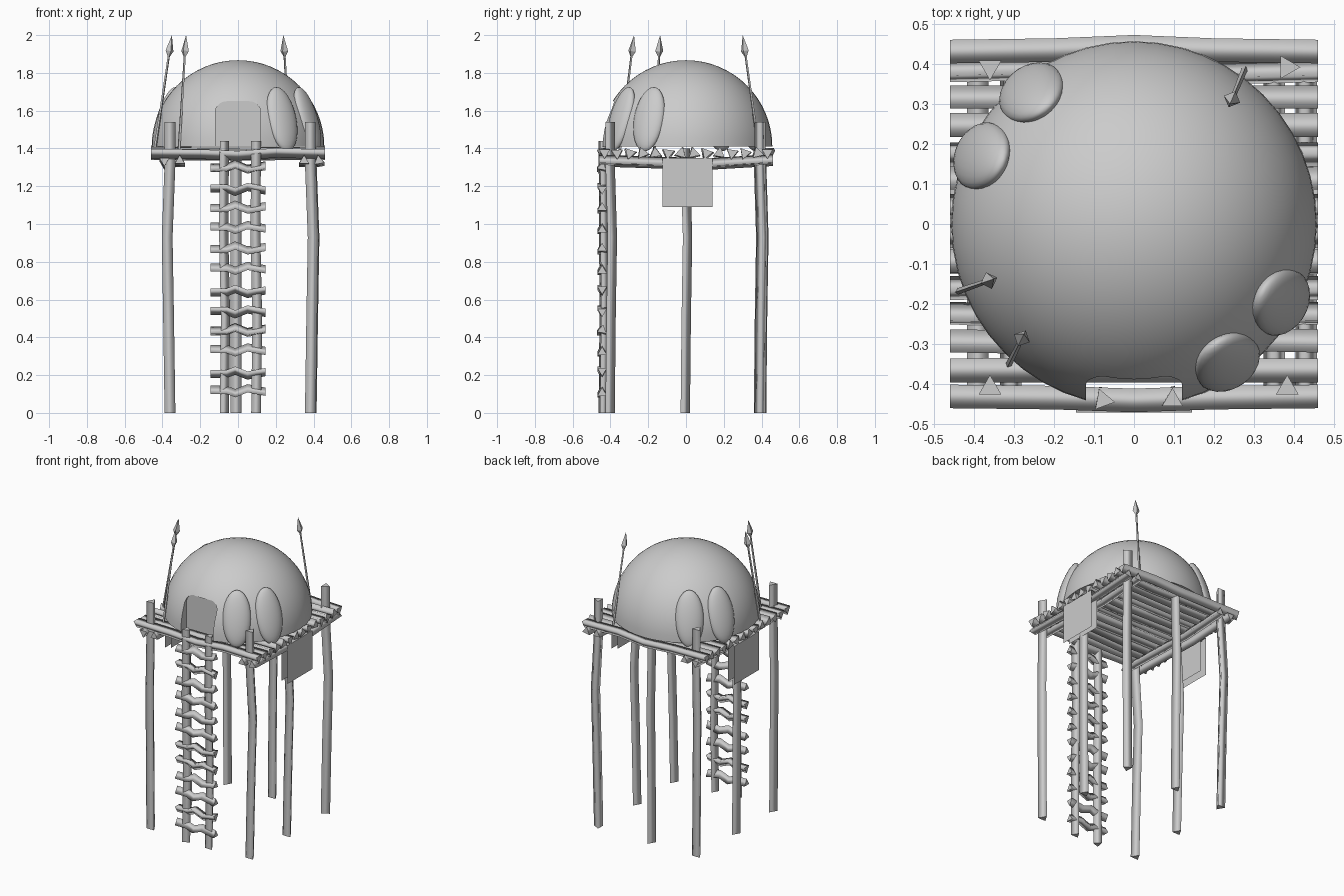
import bpy, bmesh, math, random
from mathutils import Vector, Matrix

random.seed(4)
if "Cube" in bpy.data.objects:
    bpy.data.objects.remove(bpy.data.objects["Cube"])

grey = bpy.data.materials.new("plain_grey")
grey.use_nodes = True
COLOUR = (0.6, 0.6, 0.6, 1)
grey.diffuse_color = COLOUR
grey.node_tree.nodes["Principled BSDF"].inputs["Base Color"].default_value = COLOUR


def finish(name, bm, fix=True):
    if fix:
        bmesh.ops.recalc_face_normals(bm, faces=bm.faces)
    mesh = bpy.data.meshes.new(name)
    bm.to_mesh(mesh)
    bm.free()
    mesh.materials.append(grey)
    ob = bpy.data.objects.new(name, mesh)
    bpy.context.collection.objects.link(ob)
    return ob


def log(name, points, radius, axis, turn=90):
    """Three-sided bent log, smooth along its length, with flat cut ends."""
    u, v = {"x": ((0, 1, 0), (0, 0, 1)),
            "y": ((1, 0, 0), (0, 0, 1)),
            "z": ((1, 0, 0), (0, 1, 0))}[axis]
    u, v = Vector(u), Vector(v)
    bm = bmesh.new()
    rings = []
    for p in points:
        ring = []
        for k in range(3):
            a = math.radians(turn + 120 * k)
            ring.append(bm.verts.new(Vector(p) + radius * (u * math.cos(a) + v * math.sin(a))))
        rings.append(ring)
    for a, b in zip(rings, rings[1:]):
        for k in range(3):
            j = (k + 1) % 3
            bm.faces.new((a[k], a[j], b[j], b[k])).smooth = True
    bm.faces.new(rings[0])
    bm.faces.new(rings[-1])
    return finish(name, bm)


# Domed hut with a rounded doorway recess
R, BASE = 0.457, 1.41
bm = bmesh.new()
bmesh.ops.create_uvsphere(bm, u_segments=48, v_segments=32, radius=R)
cut = bmesh.ops.bisect_plane(bm, geom=bm.verts[:] + bm.edges[:] + bm.faces[:],
                             plane_co=(0, 0, 0), plane_no=(0, 0, 1), clear_inner=True)
bmesh.ops.holes_fill(bm, edges=[e for e in bm.edges if e.is_boundary])
bmesh.ops.translate(bm, verts=bm.verts, vec=(0, 0, BASE))
dome = finish("hut_dome", bm)

bm = bmesh.new()
bmesh.ops.create_cube(bm, size=1, matrix=Matrix.Translation((0, -0.5, BASE + 0.09))
                      @ Matrix.Diagonal((0.24, 0.24, 0.3, 1)))
corners = [e for e in bm.edges if all(v.co.z > BASE + 0.2 for v in e.verts)
           and abs(e.verts[0].co.x - e.verts[1].co.x) < 0.01]
bmesh.ops.bevel(bm, geom=corners, offset=0.06, segments=8, profile=0.5, affect='EDGES')
cutter = finish("door_cutter", bm)
cutter.hide_render = True
mod = dome.modifiers.new("doorway", 'BOOLEAN')
mod.object = cutter
mod.operation = 'DIFFERENCE'
bpy.context.view_layer.objects.active = dome
dome.select_set(True)
bpy.ops.object.modifier_apply(modifier=mod.name)
bpy.data.objects.remove(cutter)
bpy.ops.object.shade_smooth_by_angle(angle=math.radians(30))
dome.select_set(False)

# Oval shields leaning on the dome
for name, deg in (("front_shield", -56), ("right_shield", -28),
                  ("back_shield", 128), ("left_shield", 156)):
    bm = bmesh.new()
    bmesh.ops.create_uvsphere(bm, u_segments=24, v_segments=16, radius=1)
    bm.transform(Matrix.Rotation(math.radians(deg), 4, 'Z')
                 @ Matrix.Translation((0.416, 0, 1.555))
                 @ Matrix.Rotation(math.radians(-18), 4, 'Y')
                 @ Matrix.Diagonal((0.042, 0.088, 0.178, 1)))
    for f in bm.faces:
        f.smooth = True
    finish(name, bm)

# Support posts: tall at the corners, short along three sides
X0, X1, Y0, Y1 = -0.36, 0.383, -0.41, 0.392
posts = [("front_left_corner", X0, Y0, 1.54, 90), ("front_right_corner", X1, Y0, 1.54, 90),
         ("back_left_corner", X0, Y1, 1.54, 30), ("back_right_corner", X1, Y1, 1.54, 120),
         ("left_side", X0, -0.012, 1.40, 90), ("right_side", X1, -0.012, 1.40, 90),
         ("back_side", -0.01, Y1, 1.37, 90)]
for name, x, y, top, turn in posts:
    side = -1 if x < -0.1 else (1 if x > 0.1 else 0)
    bow = 0.015 * side
    log(name + "_post", [(x, y, 0), (x + bow * 0.5, y + 0.005, 0.5), (x + bow, y + 0.012, 0.93),
                         (x, y, 1.32), (x, y, top)], 0.033, "z", turn)

# Ladder rails and crooked rungs
for name, x, turn in (("left", -0.077, 110), ("right", 0.096, 90)):
    log(name + "_ladder_rail", [(x, -0.44, 0), (x + 0.006, -0.435, 0.5),
                                (x - 0.004, -0.437, 0.95), (x, -0.44, 1.44)], 0.03, "z", turn)
for i in range(12):
    z = 0.11 + i * 0.108
    s = 0.013 if i % 2 else -0.013
    log("ladder_rung", [(-0.145, -0.444, z - s * 0.4), (-0.06, -0.444, z - s * 0.4),
                        (-0.015, -0.444, z + s), (0.05, -0.444, z - s),
                        (0.145, -0.444, z + s * 0.4)], 0.029, "x", random.choice((90, 150, 200)))

# Floor beams running front to back
for x in (-0.39, -0.308, 0.35, 0.428):
    log("floor_beam", [(x, -0.46, 1.335), (x, -0.15, 1.325), (x, 0.12, 1.318),
                       (x, 0.46, 1.338)], 0.031, "y", random.choice((90, 270, 100)))

# Floor slats running across
for i in range(12):
    y = -0.365 + i * 0.0677
    w = random.uniform(-0.008, 0.008)
    log("floor_slat", [(-0.46, y, 1.375), (-0.15, y + w, 1.37), (0.15, y - w, 1.372),
                       (0.46, y, 1.375)], 0.035, "x", random.uniform(0, 120))

# Edge logs at front and back
for name, y, bend in (("front_edge_log", -0.431, -0.01), ("back_edge_log", 0.431, 0.012)):
    log(name, [(-0.46, y, 1.38), (-0.2, y + bend * 0.3, 1.378), (0, y + bend, 1.37),
               (0.2, y + bend * 0.3, 1.385), (0.46, y, 1.378)], 0.034, "x", 30)

# Hides folded over the side beams
for name, side in (("left_hide", -1), ("right_hide", 1)):
    bm = bmesh.new()
    outline = [(0.415, 1.10), (0.415, 1.345), (0.46, 1.35), (0.46, 1.09)]
    rows = [[bm.verts.new((side * x, y, z)) for y in (-0.125, 0.14)] for x, z in outline]
    for a, b in zip(rows, rows[1:]):
        bm.faces.new((a[0], a[1], b[1], b[0]))
    finish(name, bm)

# Spears leaning against the hut
for name, foot, tip in (("left_spear", (-0.445, -0.17, 1.36), (-0.35, -0.137, 2)),
                        ("front_spear", (-0.315, -0.355, 1.36), (-0.275, -0.275, 2)),
                        ("back_spear", (0.278, 0.39, 1.36), (0.24, 0.3, 2))):
    foot, tip = Vector(foot), Vector(tip)
    length = (tip - foot).length
    place = Matrix.Translation(foot) @ (tip - foot).to_track_quat('Z', 'Y').to_matrix().to_4x4()
    bm = bmesh.new()
    for low, high, r1, r2 in ((0, length - 0.09, 0.008, 0.006),
                              (length - 0.115, length - 0.085, 0.006, 0.022),
                              (length - 0.085, length, 0.022, 0)):
        bmesh.ops.create_cone(bm, cap_ends=True, segments=4, radius1=r1, radius2=r2,
                              depth=high - low,
                              matrix=place @ Matrix.Translation((0, 0, (low + high) / 2)))
    finish(name, bm)
